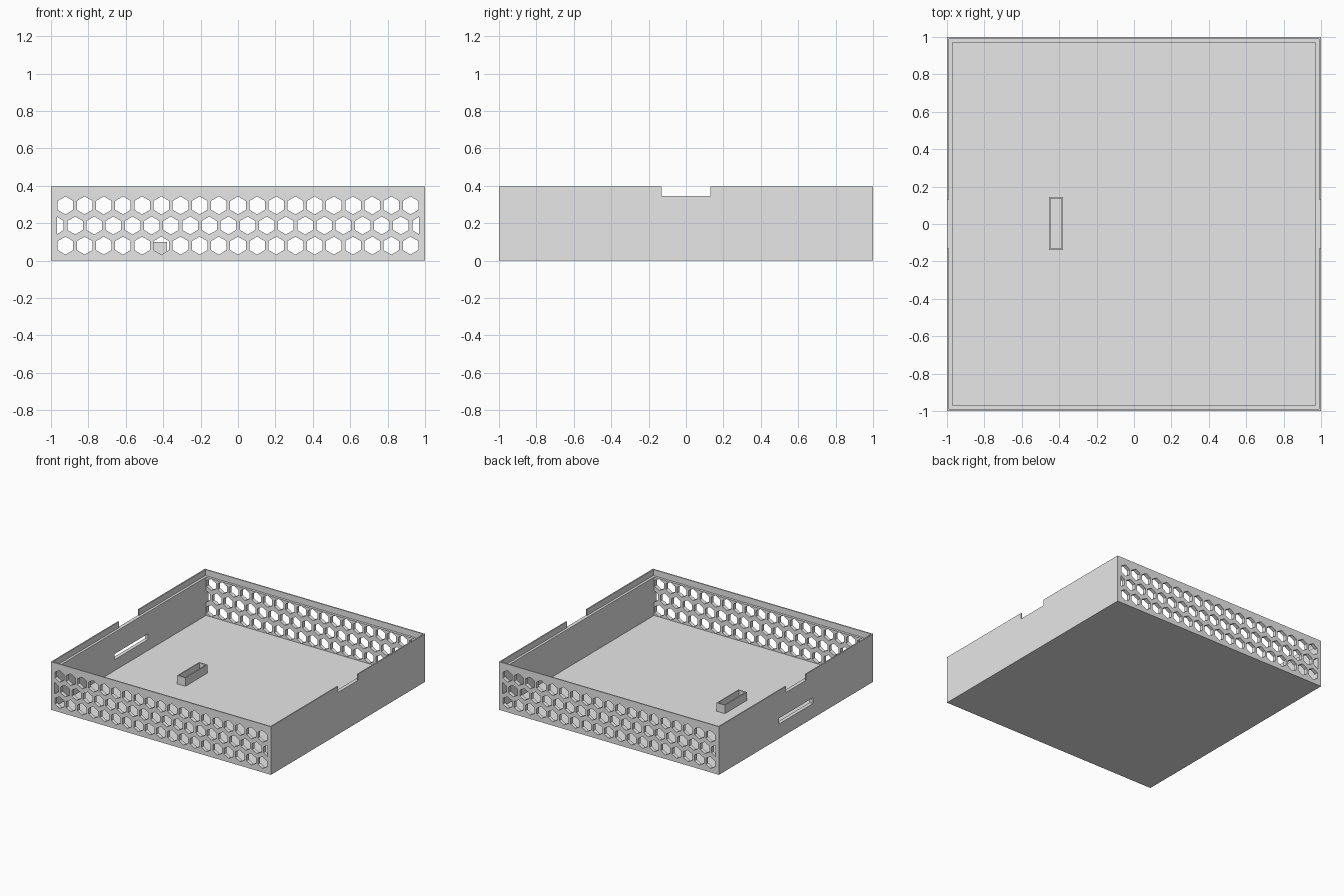
import bpy
import bmesh
import math
from mathutils import Vector

cube = bpy.data.objects.get("Cube")
if cube:
    bpy.data.objects.remove(cube, do_unlink=True)

grey = bpy.data.materials.new("light_grey")
grey.use_nodes = True
grey.diffuse_color = (0.8, 0.8, 0.8, 1)
grey.node_tree.nodes["Principled BSDF"].inputs["Base Color"].default_value = (0.8, 0.8, 0.8, 1)

HEIGHT, FLOOR, LEDGE = 0.395, 0.03, 0.345
INNER, LIP = 0.97, 0.99


def prisms(name, outlines, lo, hi, axis="z"):
    """Extrude 2D outlines from lo to hi along z, or along y for (x, z) outlines."""
    bm = bmesh.new()
    for outline in outlines:
        if axis == "z":
            verts = [bm.verts.new((u, v, lo)) for u, v in outline]
            step = Vector((0, 0, hi - lo))
        else:
            verts = [bm.verts.new((u, lo, v)) for u, v in outline]
            step = Vector((0, hi - lo, 0))
        face = bm.faces.new(verts)
        new = bmesh.ops.extrude_face_region(bm, geom=[face], use_keep_orig=True)["geom"]
        bmesh.ops.translate(bm, vec=step, verts=[g for g in new if isinstance(g, bmesh.types.BMVert)])
    bmesh.ops.recalc_face_normals(bm, faces=bm.faces)
    mesh = bpy.data.meshes.new(name)
    bm.to_mesh(mesh)
    bm.free()
    mesh.materials.append(grey)
    obj = bpy.data.objects.new(name, mesh)
    bpy.context.collection.objects.link(obj)
    return obj


def rect(x0, x1, y0, y1):
    return [(x0, y0), (x1, y0), (x1, y1), (x0, y1)]


def cut(target, cutter):
    mod = target.modifiers.new("cut", "BOOLEAN")
    mod.operation = "DIFFERENCE"
    mod.solver = "EXACT"
    mod.object = cutter
    cutter.hide_render = True
    bpy.context.view_layer.objects.active = target
    bpy.ops.object.modifier_apply(modifier=mod.name)
    bpy.data.objects.remove(cutter, do_unlink=True)


# Open tray with floor and walls
tray = prisms("tray", [rect(-1, 1, -1, 1)], 0, HEIGHT)
cut(tray, prisms("cavity", [rect(-INNER, INNER, -INNER, INNER)], FLOOR, 0.5))

# Thin lip around the rim, notched in the middle of both side walls
NOTCH = 0.13
right_half = [(LIP, -LIP), (LIP, -NOTCH), (1.1, -NOTCH), (1.1, NOTCH), (LIP, NOTCH), (LIP, LIP)]
rim = right_half + [(-x, -y) for x, y in right_half]
cut(tray, prisms("rim_recess", [rim], LEDGE, 0.5))

# Long slot in one side wall
cut(tray, prisms("slot", [rect(-1.1, -0.9, -0.22, 0.22)], 0.12, 0.167))

# Honeycomb vents through the front and back walls
PITCH, ROW, RADIUS, EDGE = 0.1025, 0.1075, 0.048, 0.969
vents = []
for row in (-1, 0, 1):
    count = 19 if row else 20
    for i in range(count):
        cx = (i - (count - 1) / 2) * PITCH
        cz = (FLOOR + LEDGE) / 2 + row * ROW
        angles = [math.radians(30 + 60 * k) for k in range(6)]
        vents.append([(max(-EDGE, min(EDGE, cx + RADIUS * math.cos(a))),
                       cz + RADIUS * math.sin(a)) for a in angles])
cut(tray, prisms("vents", vents, -1.1, 1.1, "y"))

# Small open holder standing on the floor
holder = prisms("holder", [rect(-0.455, -0.379, -0.14, 0.145)], FLOOR - 0.001, 0.1)
cut(holder, prisms("holder_hollow", [rect(-0.446, -0.388, -0.131, 0.136)], 0, 0.2))
